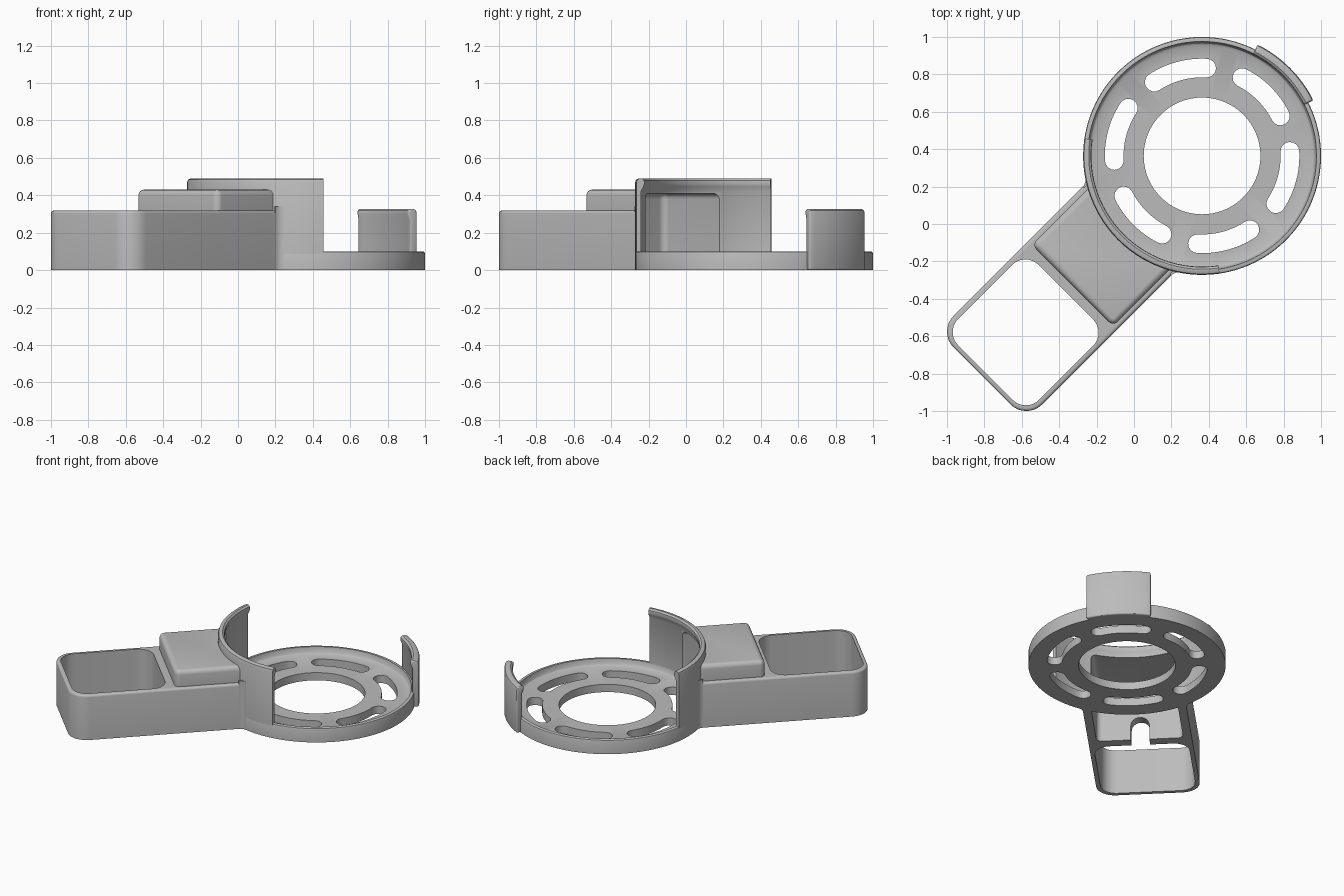
import bpy, bmesh
from math import sin, cos, pi, radians, hypot
from mathutils import Matrix

cube = bpy.data.objects.get("Cube")
if cube:
    bpy.data.objects.remove(cube, do_unlink=True)

grey = bpy.data.materials.new("satin grey")
grey.use_nodes = True
grey.diffuse_color = (0.5, 0.5, 0.5, 1)
grey.node_tree.nodes["Principled BSDF"].inputs["Base Color"].default_value = (0.5, 0.5, 0.5, 1)

# Local frame: origin at the ring centre, +x along the arm
FRAME = Matrix.Translation((0.364, 0.364, 0)) @ Matrix.Rotation(radians(225), 4, "Z")
R = 0.636
HALF = 0.335


def loft(name, loops, wrap=False):
    """Skin a list of closed point loops; cap the ends unless wrapped."""
    bm = bmesh.new()
    rings = [[bm.verts.new(p) for p in loop] for loop in loops]
    pairs = list(zip(rings, rings[1:]))
    if wrap:
        pairs.append((rings[-1], rings[0]))
    else:
        bm.faces.new(rings[0])
        bm.faces.new(rings[-1])
    for a, b in pairs:
        for i in range(len(a)):
            j = (i + 1) % len(a)
            bm.faces.new((a[i], a[j], b[j], b[i]))
    bmesh.ops.recalc_face_normals(bm, faces=bm.faces)
    mesh = bpy.data.meshes.new(name)
    bm.to_mesh(mesh)
    bm.free()
    mesh.materials.append(grey)
    obj = bpy.data.objects.new(name, mesh)
    bpy.context.collection.objects.link(obj)
    return obj


def prism(name, outline, z0, z1):
    return loft(name, [[(x, y, z) for x, y in outline] for z in (z0, z1)])


def rounded_rect(x0, x1, half, r, n=8):
    pts = []
    corners = ((x1 - r, half - r), (x0 + r, half - r), (x0 + r, r - half), (x1 - r, r - half))
    for k, (cx, cy) in enumerate(corners):
        for i in range(n + 1):
            a = (k + i / n) * pi / 2
            pts.append((cx + r * cos(a), cy + r * sin(a)))
    return pts


def block(name, x0, x1, half, r, z0, z1, bevel):
    """Rounded box whose top edge is rounded over."""
    loops = [[(x, y, z0) for x, y in rounded_rect(x0, x1, half, r)]]
    for i in range(5):
        a = i / 4 * pi / 2
        d, z = bevel * (1 - cos(a)), z1 - bevel * (1 - sin(a))
        loops.append([(x, y, z) for x, y in rounded_rect(x0 + d, x1 - d, half - d, r - d)])
    return loft(name, loops)


def sweep(name, profile, a0, a1, n):
    """Turn an (r, z) profile about the ring axis, in degrees."""
    full = a1 - a0 == 360
    angles = [radians(a0 + (a1 - a0) * i / n) for i in range(n + (not full))]
    return loft(name, [[(r * cos(a), r * sin(a), z) for r, z in profile] for a in angles], full)


def bake(obj):
    deps = bpy.context.evaluated_depsgraph_get()
    mesh = bpy.data.meshes.new_from_object(obj.evaluated_get(deps))
    obj.modifiers.clear()
    obj.data = mesh


def boolean(obj, tool, operation="DIFFERENCE", keep=False):
    mod = obj.modifiers.new("cut", "BOOLEAN")
    mod.operation, mod.solver, mod.object = operation, "EXACT", tool
    bake(obj)
    if not keep:
        bpy.data.objects.remove(tool, do_unlink=True)


def soften(obj, width):
    mod = obj.modifiers.new("soft edges", "BEVEL")
    mod.width, mod.segments, mod.limit_method = width, 3, "ANGLE"
    mod.angle_limit = radians(50)
    bake(obj)


# Ring plate with a raised rim and six curved slots
plate = sweep("ring_plate", [
    (0.312, 0), (R, 0), (R, 0.088), (R - 0.003, 0.097), (R - 0.01, 0.1), (0.612, 0.1),
    (0.608, 0.075), (0.6, 0.062), (0.587, 0.055), (0.312, 0.055)], 0, 360, 96)
for k in range(6):
    mid, w, half = 0.47, 0.05, radians(18)
    outline = []
    for i in range(13):
        a = -half + 2 * half * i / 12
        outline.append(((mid + w) * cos(a), (mid + w) * sin(a)))
    for end, start in ((half, 0), (-half, pi)):
        for i in range(1, 8):
            a = end + start + i * pi / 8
            outline.append((mid * cos(end) + w * cos(a), mid * sin(end) + w * sin(a)))
        if end > 0:
            for i in range(13):
                a = half - 2 * half * i / 12
                outline.append(((mid - w) * cos(a), (mid - w) * sin(a)))
    slot = prism("slot_cutter", outline, -0.1, 0.2)
    slot.data.transform(Matrix.Rotation(k * pi / 3, 4, "Z"))
    boolean(plate, slot)

# Hollow shared by the raised box and the tall wall
cavity = block("cavity_cutter", 0.3, 0.96, 0.28, 0.035, -0.1, 0.41, 0.03)

# Tall curved wall with an inward lip
wall = sweep("tall_wall", [
    (0.611, 0.085), (R, 0.085), (R, 0.47), (R - 0.005, 0.484), (R - 0.018, 0.49),
    (0.606, 0.49), (0.594, 0.48), (0.592, 0.462), (0.598, 0.445), (0.611, 0.42)],
    -53.5, 53.5, 30)
boolean(wall, cavity, keep=True)

# Short clip tab opposite the arm
tab = sweep("clip_tab", [
    (0.622, 0), (0.665, 0), (0.665, 0.305), (0.66, 0.32), (0.645, 0.328), (0.624, 0.328),
    (0.611, 0.318), (0.61, 0.3), (0.622, 0.27)], 161.5, 198.5, 12)
soften(tab, 0.01)

# Arm and raised box, hollowed from below
arm = block("arm", 0.4, 1.664, HALF, 0.12, 0, 0.318, 0.015)
boolean(arm, block("raised_box", 0.42, 0.98, 0.308, 0.035, 0.2, 0.43, 0.03), "UNION")
core = [(0.622 * cos(i * pi / 48), 0.622 * sin(i * pi / 48)) for i in range(96)]
boolean(arm, prism("core_cutter", core, -0.2, 0.8))
boolean(arm, cavity)
boolean(arm, prism("pocket_cutter", rounded_rect(1.03, 1.638, 0.306, 0.1), -0.2, 0.8))

# Arched cable passage between the two compartments
arch = [(-0.06, -0.1)] + [(-0.06 * cos(i * pi / 12), 0.105 + 0.06 * sin(i * pi / 12))
                          for i in range(13)] + [(0.06, -0.1)]
boolean(arm, loft("arch_cutter", [[(x, y, z) for y, z in arch] for x in (0.9, 1.1)]))

# Concave fillets where the arm meets the wall
gussets = []
f = 0.05
cy = HALF + f
cx = ((R + f) ** 2 - cy ** 2) ** 0.5
for side, label in ((1, "front"), (-1, "back")):
    pts = [(0.54, 0.325), (cx, 0.325)]
    for i in range(9):
        t = i / 8
        dx, dy = -cx / hypot(cx, cy) * t, -cy / hypot(cx, cy) * t - (1 - t)
        s = f / hypot(dx, dy)
        pts.append((cx + dx * s, cy + dy * s))
    gussets.append(prism(label + "_fillet", [(x, y * side) for x, y in pts], 0, 0.34))

# Place the parts and shade them smooth
bpy.ops.object.select_all(action="DESELECT")
for obj in (plate, wall, tab, arm, *gussets):
    obj.data.transform(FRAME)
    obj.select_set(True)
bpy.context.view_layer.objects.active = plate
bpy.ops.object.shade_smooth_by_angle(angle=radians(30))
